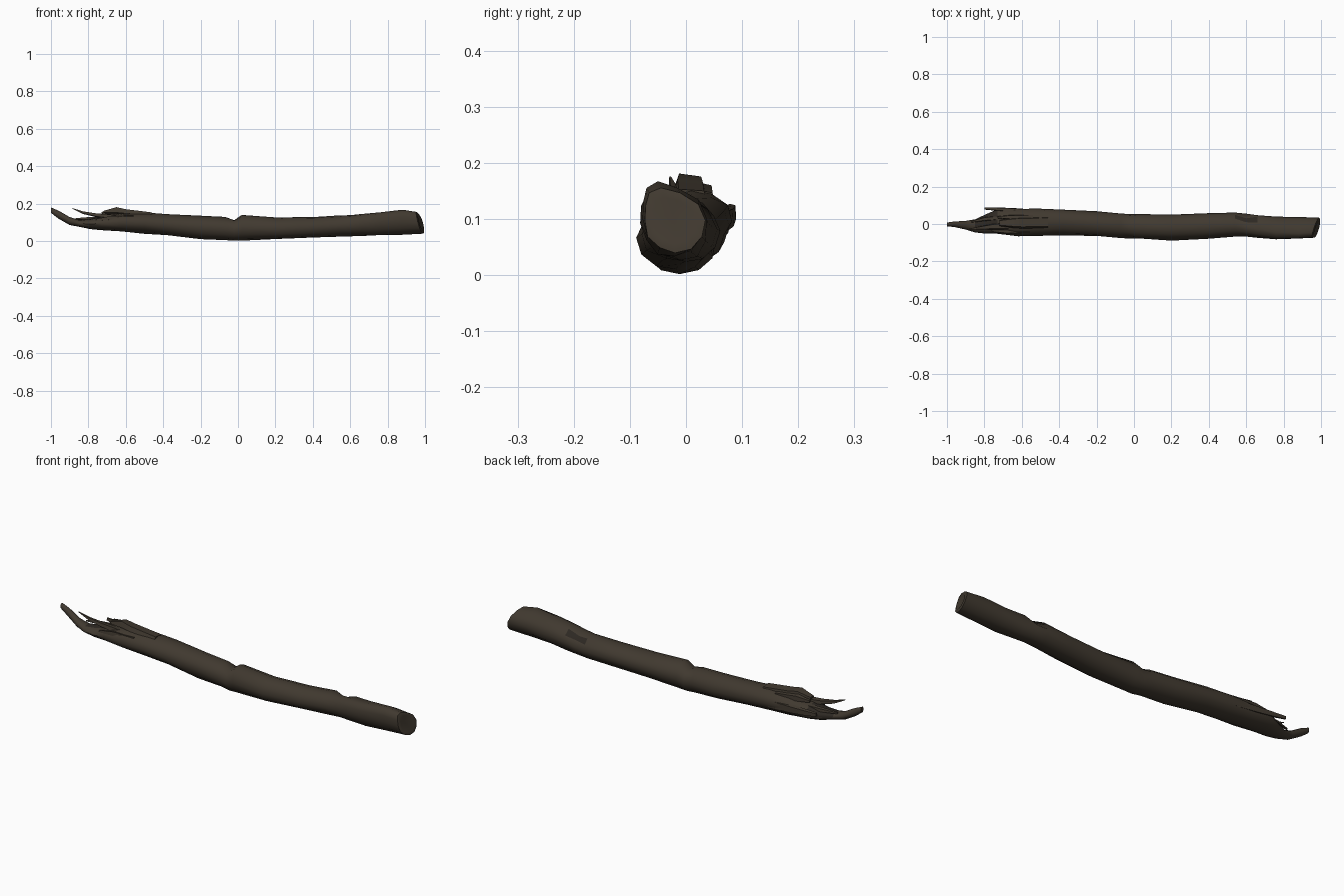
import bpy, bmesh, math, random
from mathutils import Vector

if "Cube" in bpy.data.objects:
    bpy.data.objects.remove(bpy.data.objects["Cube"])

random.seed(4)


def material(name, rgb):
    m = bpy.data.materials.new(name)
    m.diffuse_color = (*rgb, 1)
    m.use_nodes = True
    m.node_tree.nodes["Principled BSDF"].inputs["Base Color"].default_value = m.diffuse_color
    return m


BARK = material("brown bark", (0.052, 0.041, 0.029))
DARK = material("dark rotten wood", (0.026, 0.021, 0.016))


def finish(name, bm, angle=50):
    bmesh.ops.recalc_face_normals(bm, faces=bm.faces[:])
    me = bpy.data.meshes.new(name)
    bm.to_mesh(me)
    bm.free()
    me.materials.append(BARK)
    me.materials.append(DARK)
    ob = bpy.data.objects.new(name, me)
    bpy.context.collection.objects.link(ob)
    bpy.ops.object.select_all(action='DESELECT')
    ob.select_set(True)
    bpy.context.view_layer.objects.active = ob
    bpy.ops.object.shade_smooth_by_angle(angle=math.radians(angle))
    return ob


def bridge(bm, rings):
    """Join neighbouring rings with quads and return the faces."""
    n = len(rings[0])
    return [bm.faces.new((a[i], a[(i + 1) % n], b[(i + 1) % n], b[i]))
            for a, b in zip(rings, rings[1:]) for i in range(n)]


# Trunk cross-sections: x, y low, y high, z low, z high, sideways lean of the top
STATIONS = [
    (-1.00, -.012, .008, .150, .180, 0),
    (-0.96, -.016, .014, .120, .162, 0),
    (-0.90, -.030, .016, .086, .128, 0),
    (-0.85, -.045, .024, .076, .112, 0),
    (-0.79, -.050, .055, .063, .118, 0),
    (-0.73, -.055, .080, .058, .132, 0),
    (-0.62, -.065, .084, .050, .150, 0),
    (-0.50, -.064, .083, .040, .152, 0),
    (-0.38, -.060, .080, .029, .145, 0),
    (-0.20, -.066, .068, .009, .136, 0),
    (-0.07, -.074, .058, .003, .130, 0),
    (-0.02, -.076, .055, .002, .114, 0),
    (0.02, -.078, .054, .002, .138, 0),
    (0.20, -.087, .050, .008, .125, 0),
    (0.40, -.078, .056, .016, .130, 0),
    (0.54, -.066, .060, .022, .136, 0),
    (0.60, -.066, .056, .024, .141, -.01),
    (0.66, -.073, .050, .026, .147, -.015),
    (0.76, -.081, .042, .030, .154, -.025),
    (0.88, -.078, .038, .035, .166, -.03),
    (0.98, -.075, .036, .040, .155, -.025),
]
SIDES = 12

bm = bmesh.new()
rings = []
for x, y0, y1, z0, z1, lean in STATIONS:
    ring = []
    for i in range(SIDES):
        a = math.tau * i / SIDES
        c, s = math.cos(a), math.sin(a)
        r = 1 + random.uniform(-.05, .03)
        if x in (0.60,) and i in (1, 2):      # rotten hollow on the back
            r = .72
        if x in (-0.38, -0.20) and i == 10:   # long shallow groove
            r = .92
        y = (y0 + y1) / 2 + (y1 - y0) / 2 * c * r + lean * max(s, 0) ** 2
        z = (z0 + z1) / 2 + (z1 - z0) / 2 * s * r
        px = x
        if x == 0.98:                         # slanted break at the thick end
            px = min(1.0, .975 + .25 * (y + .02) - .25 * (z - .1))
        ring.append(bm.verts.new((px, y, max(z, 0))))
    rings.append(ring)
trunk_faces = bridge(bm, rings)
bm.faces.new(rings[0])

# Thick end: bevelled rim with a shallow hollow
last = rings[-1]
mid = sum((v.co for v in last), Vector()) / SIDES
inner = [bm.verts.new(mid + (v.co - mid) * .72 + Vector((.004, 0, 0))) for v in last]
bridge(bm, [last, inner])
hub = bm.verts.new(mid + Vector((-.018, 0, .004)))
for i in range(SIDES):
    bm.faces.new((inner[i], inner[(i + 1) % SIDES], hub))

# Dark wood in the hollow and under the torn end
for f in trunk_faces:
    c = f.calc_center_median()
    if .54 < c.x < .66 and c.y > .01 and c.z > .10:
        f.material_index = 1
    if -.86 < c.x < -.74 and c.z > .095 and c.y > -.02:
        f.material_index = 1
finish("trunk", bm)


def splinter(name, sections):
    """Four-sided sliver: sections are x, y, z, half width, half height."""
    bm = bmesh.new()
    rings = [[bm.verts.new((x, y + w * p, z + h * q))
              for p, q in ((-1, -.6), (1, -1), (.8, .7), (-.7, 1))]
             for x, y, z, w, h in sections]
    bridge(bm, rings)
    bm.faces.new(rings[0])
    bm.faces.new(rings[-1])
    finish(name, bm, 35)


# Torn pieces at the thin end
splinter("raised_splinter", [(-.885, -.028, .174, .002, .002), (-.83, -.022, .152, .008, .007),
                             (-.76, -.015, .138, .014, .010), (-.66, -.01, .128, .02, .012)])
splinter("back_splinter", [(-.80, .083, .118, .006, .009), (-.74, .080, .112, .009, .013),
                           (-.64, .074, .105, .011, .018), (-.52, .068, .10, .008, .02)])
splinter("upper_bark_flap", [(-.72, .005, .155, .016, .006), (-.65, .006, .163, .026, .018),
                             (-.60, .006, .156, .030, .014), (-.46, .008, .143, .03, .010)])
splinter("side_bark_flap", [(-.73, .036, .150, .005, .006), (-.66, .036, .150, .012, .014),
                            (-.54, .038, .138, .012, .012)])
splinter("front_bark_flap", [(-.76, -.036, .112, .006, .006), (-.68, -.040, .122, .012, .012),
                             (-.56, -.038, .124, .010, .012)])
splinter("loose_sliver", [(-.87, .012, .118, .004, .004), (-.80, .026, .120, .010, .008),
                          (-.70, .035, .122, .012, .010)])
